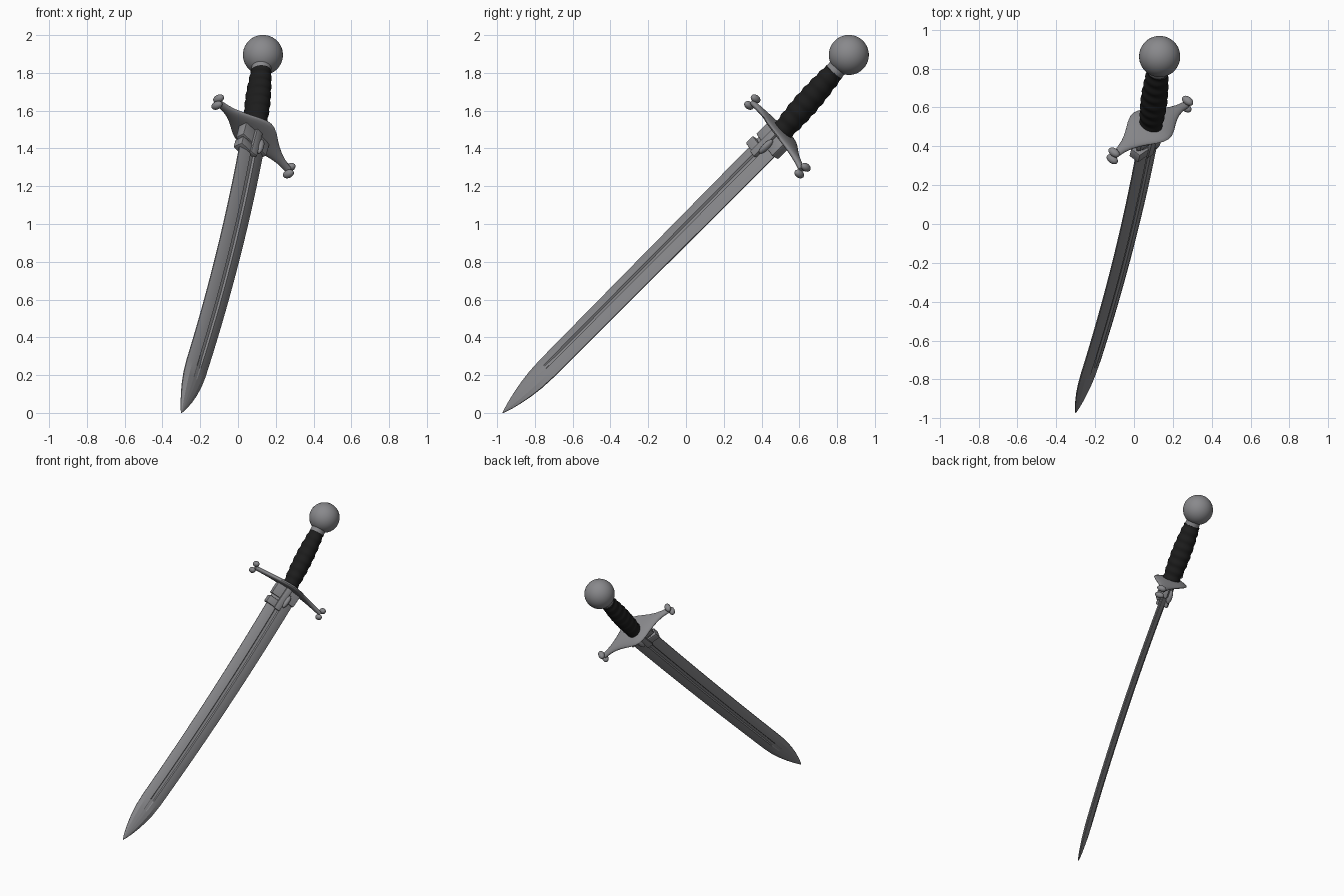
import bpy, bmesh, math
from mathutils import Vector, Matrix

if "Cube" in bpy.data.objects:
    bpy.data.objects.remove(bpy.data.objects["Cube"])

def material(name, c):
    m = bpy.data.materials.new(name)
    m.diffuse_color = (*c, 1)
    m.use_nodes = True
    m.node_tree.nodes["Principled BSDF"].inputs["Base Color"].default_value = m.diffuse_color
    return m

steel = material("steel grey", (0.25, 0.25, 0.262))
black = material("grip black", (0.012, 0.012, 0.012))

# Key points and axes of the tilted dagger
TIP = Vector((-0.30, -0.97, 0.0))
HUB = Vector((0.085, 0.495, 1.475))
BALL = Vector((0.132, 0.862, 1.895))
D = (HUB - TIP).normalized()                      # along the blade, toward the guard
W = Vector((0.645, 0.458, -0.611))
W = (W - D * W.dot(D)).normalized()               # across the blade
N = D.cross(W).normalized()                       # through the blade
H = (BALL - HUB).normalized()                     # along the grip
HW = (W - H * W.dot(H)).normalized()
HN = H.cross(HW)

def finish(bm, name, mat, angle=35):
    bmesh.ops.recalc_face_normals(bm, faces=bm.faces[:])
    me = bpy.data.meshes.new(name)
    bm.to_mesh(me)
    bm.free()
    ob = bpy.data.objects.new(name, me)
    bpy.context.collection.objects.link(ob)
    me.materials.append(mat)
    bpy.ops.object.select_all(action='DESELECT')
    ob.select_set(True)
    bpy.context.view_layer.objects.active = ob
    bpy.ops.object.shade_smooth_by_angle(angle=math.radians(angle))
    return ob

def loft(name, rings, mat, angle=35):
    bm = bmesh.new()
    vs = [[bm.verts.new(p) for p in r] for r in rings]
    n = len(rings[0])
    for a, b in zip(vs, vs[1:]):
        for i in range(n):
            bm.faces.new((a[i], a[(i + 1) % n], b[(i + 1) % n], b[i]))
    bm.faces.new(vs[0])
    bm.faces.new(vs[-1])
    return finish(bm, name, mat, angle)

def ellipse(c, u, v, a, b, n=32):
    return [c + u * (a * math.cos(2 * math.pi * i / n)) + v * (b * math.sin(2 * math.pi * i / n)) for i in range(n)]

def ball(name, c, axes, radii, mat, seg=32):
    bm = bmesh.new()
    bmesh.ops.create_uvsphere(bm, u_segments=seg, v_segments=seg // 2, radius=1)
    for v in bm.verts:
        v.co = c + sum((ax * (r * k) for ax, r, k in zip(axes, radii, v.co)), Vector())
    return finish(bm, name, mat, 60)

def block(name, w0, w1, d0, d1, n0, n1, mat):
    # Box in blade coordinates, d measured from the guard toward the tip
    c = blade_center(1 - (d0 + d1) / 2 / LENGTH)
    bm = bmesh.new()
    bmesh.ops.create_cube(bm, size=1)
    for v in bm.verts:
        v.co = (c + W * ((w0 + w1) / 2 + v.co.x * (w1 - w0))
                + N * ((n0 + n1) / 2 + v.co.y * (n1 - n0)) + D * (v.co.z * (d1 - d0)))
    bmesh.ops.bevel(bm, geom=bm.edges[:], offset=0.006, segments=2, affect='EDGES', profile=0.5)
    return finish(bm, name, mat)

LENGTH = (HUB - TIP).length

def blade_center(t):
    return TIP.lerp(HUB, t) + Vector((0.03 * 4 * t * (1 - t), 0, 0))

# Blade: bowed, bevelled edges, central fuller fading before the point
ts = [0.0, 0.012, 0.03, 0.055, 0.085, 0.12, 0.16] + [0.2 + 0.05 * i for i in range(17)]
rings = []
for t in ts:
    w = 0.073 + 0.014 * t
    if t < 0.16:
        w *= max(0.02, math.sin(math.pi / 2 * t / 0.16) ** 0.8)
    h = 0.021 * max(0.15, min(1, t / 0.1) ** 0.5)
    g = 1 - 0.55 * max(0, min(1, (t - 0.14) / 0.06))
    half = [(-1, 0.15), (-0.62, 0.8), (-0.2, 1), (-0.12, g), (0.12, g), (0.2, 1), (0.62, 0.8), (1, 0.15)]
    prof = half + [(x, -y) for x, y in reversed(half)]
    c = blade_center(t)
    rings.append([c + W * (x * w) + N * (y * h) for x, y in prof])
loft("blade", rings, steel, 18)

# Guard: drooping lens-shaped plate, wide at the middle
half_width = [(0, 0.122), (0.03, 0.117), (0.07, 0.099), (0.11, 0.075), (0.15, 0.053), (0.19, 0.036), (0.23, 0.025), (0.285, 0.02)]
spans = [(-s, b) for s, b in reversed(half_width[1:])] + half_width
rings = []
for s, b in spans:
    k = abs(s) / 0.285
    c = HUB + W * s + D * (0.014 - 0.03 * k ** 1.5)
    rings.append(ellipse(c, N, D, b, 0.021 - 0.006 * k, 24))
loft("guard", rings, steel, 50)

# Guard ends: paired knobs
for side in (-1, 1):
    end = HUB + W * (side * 0.29) - D * 0.016
    for k in (-1, 1):
        ball("guard_knob", end + D * (k * 0.025) + W * (side * 0.004), (W, N, D), (0.022, 0.034, 0.021), steel, 20)

# Grip: swelling black wrap with soft ridges
rings = []
L = 0.425
for i in range(61):
    u = i / 60
    r = 0.054 + 0.011 * math.sin(math.pi * min(1, u * 1.05)) + 0.0025 * math.sin(u * 2 * math.pi * 7)
    rings.append(ellipse(HUB + H * (0.015 + L * u), HW, HN, r * 0.96, r * 1.08))
loft("grip", rings, black, 50)

# Neck and ball pommel
loft("pommel_neck", [ellipse(HUB + H * d, HW, HN, r, r) for d, r in
     ((0.43, 0.046), (0.445, 0.052), (0.46, 0.05), (0.475, 0.055), (0.50, 0.075))], steel, 50)
ball("pommel", BALL, (HW, HN, H), (0.106, 0.106, 0.106), steel, 48)

# Collar and strap around the top of the blade
block("blade_collar", -0.096, 0.094, 0.0, 0.095, -0.028, 0.028, steel)
block("strap_band", -0.1, 0.012, 0.115, 0.17, -0.031, 0.031, steel)
for s in (-1, 1):
    block("strap_tongue", -0.028, 0.018, 0.0, 0.175, s * 0.033 - 0.01, s * 0.033 + 0.01, steel)
    ball("strap_loop", blade_center(1 - 0.09 / LENGTH) + W * 0.026 + N * (s * 0.038), (W, N, D), (0.018, 0.02, 0.05), steel, 20)
